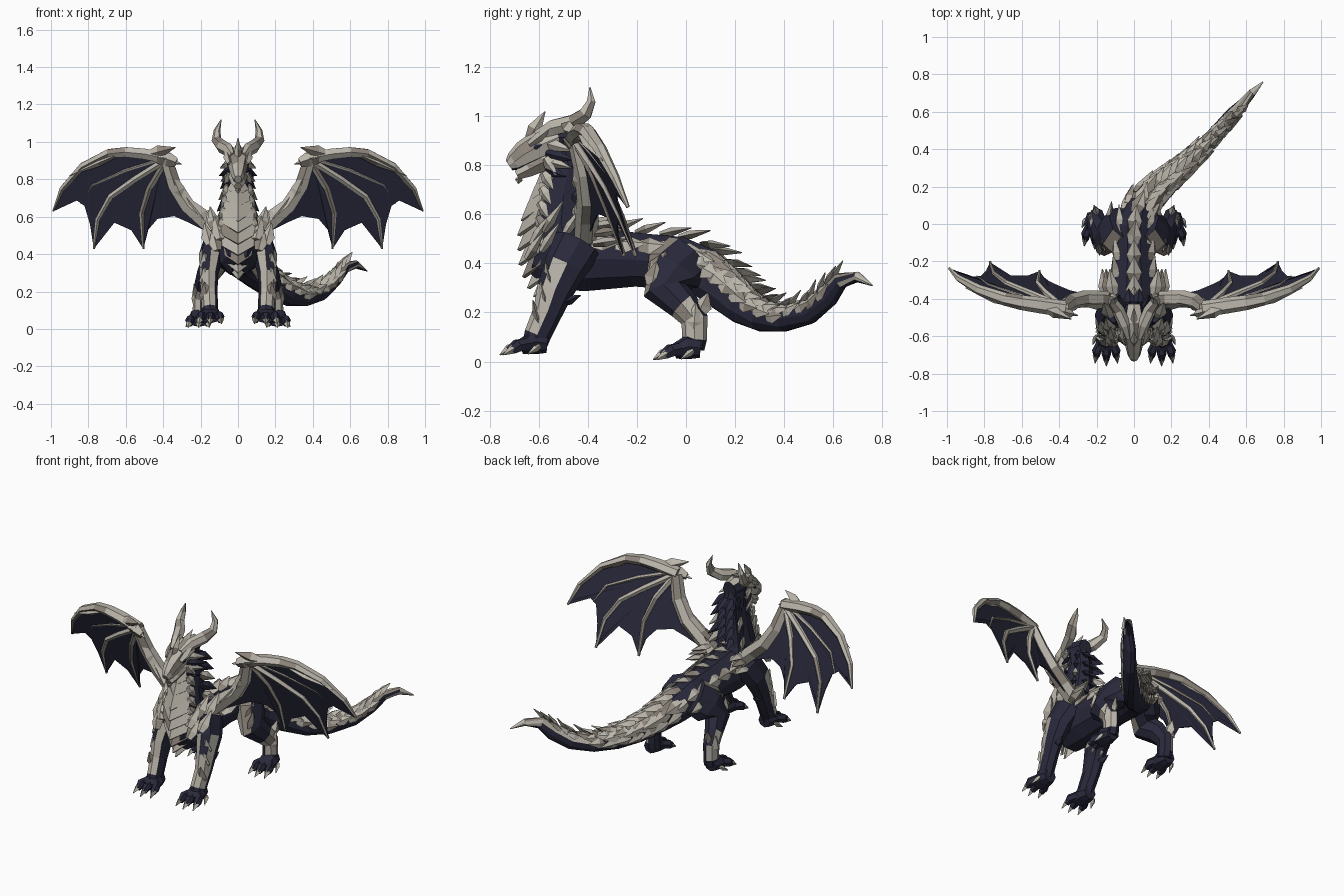
import bpy, bmesh, random
from math import cos, sin, pi, radians
from mathutils import Vector as V

random.seed(4)
if "Cube" in bpy.data.objects:
    bpy.data.objects.remove(bpy.data.objects["Cube"])


def material(name, rgb):
    m = bpy.data.materials.new(name)
    m.use_nodes = True
    m.diffuse_color = (*rgb, 1)
    node = m.node_tree.nodes["Principled BSDF"]
    node.inputs["Base Color"].default_value = (*rgb, 1)
    node.inputs["Roughness"].default_value = 0.8
    return m


MATS = [material("bone", (0.5, 0.47, 0.41)),
        material("worn_bone", (0.27, 0.235, 0.2)),
        material("dark_hide", (0.022, 0.022, 0.045))]
BONE, WORN, HIDE = range(3)
X, Y, Z = V((1, 0, 0)), V((0, 1, 0)), V((0, 0, 1))


def paint(face, col):
    c = col(face.calc_center_median(), face.normal) if callable(col) else col
    if c == BONE and random.random() < 0.25:
        c = WORN
    face.material_index = c


def frame(pts, i, hint):
    t = (pts[min(i + 1, len(pts) - 1)] - pts[max(i - 1, 0)]).normalized()
    side = (hint - t * hint.dot(t)).normalized()
    return t, side, side.cross(t)


def tube(bm, path, col, sides=8, hint=X):
    """Loft elliptical rings along a path of (position, half width, half height)."""
    pts = [V(p[0]) for p in path]
    rings = []
    for i, (_, w, h) in enumerate(path):
        _, side, up = frame(pts, i, hint)
        ang = [2 * pi * k / sides for k in range(sides)]
        rings.append([bm.verts.new(pts[i] + side * w * cos(a) + up * h * sin(a)) for a in ang])
    faces = [bm.faces.new(rings[0]), bm.faces.new(rings[-1])]
    for a, b in zip(rings, rings[1:]):
        for k in range(sides):
            j = (k + 1) % sides
            faces.append(bm.faces.new((a[k], a[j], b[j], b[k])))
    bmesh.ops.recalc_face_normals(bm, faces=faces)
    for f in faces:
        paint(f, col)


def scale(bm, base, tip, w, th, col=BONE, hint=X):
    """Leaf shaped scale or spike."""
    base, tip = V(base), V(tip)
    tube(bm, [(base, w * .6, th * .6), (base.lerp(tip, .35), w, th), (tip, .002, .002)], col, 4, hint)


def finish(name, bm, mirror=False, thick=0):
    me = bpy.data.meshes.new(name)
    bm.to_mesh(me)
    bm.free()
    ob = bpy.data.objects.new(name, me)
    bpy.context.scene.collection.objects.link(ob)
    for m in MATS:
        me.materials.append(m)
    if thick:
        ob.modifiers.new("thickness", "SOLIDIFY").thickness = thick
    if mirror:
        ob.modifiers.new("mirror", "MIRROR").use_mirror_merge = False


# Torso and tail: one loft that bends toward the left
SPINE = [((0, -.61, .46), .06, .11), ((0, -.53, .44), .115, .155), ((0, -.4, .42), .13, .14),
         ((0, -.2, .415), .115, .115), ((0, -.03, .40), .105, .115), ((.03, .08, .36), .092, .105),
         ((.1, .16, .295), .075, .095), ((.18, .23, .235), .064, .085), ((.27, .31, .19), .053, .07),
         ((.36, .40, .175), .045, .055), ((.45, .50, .2), .038, .05), ((.52, .58, .265), .034, .045),
         ((.57, .63, .33), .03, .035), ((.63, .70, .345), .022, .022), ((.69, .76, .31), .003, .003)]


def spine_col(c, n):
    return BONE if c.y > .08 and n.z > .2 or c.y > .65 and n.z > -.5 else HIDE


bm = bmesh.new()
tube(bm, SPINE, spine_col, 10)
finish("torso_and_tail", bm)


# Rows of overlapping scales down the back and the tail
def spine_at(s):
    i = min(int(s), len(SPINE) - 2)
    pts = [V(p[0]) for p in SPINE]
    f = s - i
    mix = lambda k: SPINE[i][k] * (1 - f) + SPINE[i + 1][k] * f
    return pts[i].lerp(pts[i + 1], f), mix(1), mix(2), frame(pts, i if f < .5 else i + 1, X)


bm = bmesh.new()
for row, step, start, end in ((90, .5, 1.6, 12.4), (32, .5, 2.2, 5), (148, .5, 2.2, 5),
                              (42, .5, 5, 11.5), (138, .5, 5, 11.5), (8, .6, 5.2, 9), (172, .6, 5.2, 9)):
    s = start
    while s < end:
        c, w, h, (t, side, up) = spine_at(s)
        a = radians(row)
        out = side * cos(a) + up * sin(a)
        size = .5 + h * 4.5
        p = c + side * w * cos(a) * .95 + up * h * sin(a) * .95
        lift = .05 if row == 90 else .016
        scale(bm, p - t * .03, p + (t * .09 + out * lift) * size, .04 * size, .018 * size,
              BONE, t.cross(out))
        s += step
finish("back_scales", bm)

# Neck
bm = bmesh.new()
NECK = [((0, -.47, .43), .12, .14), ((0, -.51, .56), .1, .125), ((0, -.5, .68), .075, .1),
        ((0, -.48, .8), .062, .085), ((0, -.5, .9), .055, .07)]
tube(bm, NECK, lambda c, n: BONE if n.y < -.8 else HIDE, 8)
finish("neck", bm)

# Chevron plates on throat and chest
bm = bmesh.new()
for z, y, w in ((.75, -.59, .05), (.69, -.615, .06), (.63, -.64, .068), (.57, -.655, .078),
                (.51, -.655, .085), (.45, -.65, .08), (.4, -.635, .066), (.355, -.615, .05),
                (.32, -.59, .032)):
    top = [bm.verts.new(p) for p in ((-w, y + .07, z + .06), (0, y + .012, z + .02), (w, y + .07, z + .06))]
    low = [bm.verts.new(p) for p in ((-w, y + .05, z - .01), (0, y - .02, z - .06), (w, y + .05, z - .01))]
    for k in (0, 1):
        paint(bm.faces.new((top[k], low[k], low[k + 1], top[k + 1])), BONE)
finish("chest_plates", bm, thick=-.015)

# Mane along the neck: bone scales at the throat, dark spikes toward the back
bm = bmesh.new()
for k in range(6):
    z = .86 - k * .06
    w = .05 + k * .009
    scale(bm, (w, -.575 - k * .008, z - .03), (w + .025, -.53 - k * .01, z - .1), .026, .014, BONE, Z)
    scale(bm, (w * .9, -.46, z), (w + .035, -.375, z - .05), .03, .015, BONE if k in (2, 4) else HIDE, Z)
    scale(bm, (.02, -.42, z), (.03, -.345, z - .06), .028, .015, HIDE)
finish("mane_spikes", bm, True)

# Shoulder scales
bm = bmesh.new()
for x, y, z, k in ((.095, -.6, .53, 1), (.12, -.55, .58, 1), (.13, -.47, .56, 1), (.15, -.56, .5, .9),
                   (.11, -.62, .47, .8), (.1, -.42, .53, 1)):
    scale(bm, (x, y - .03, z - .05), (x + .03, y + .05 * k, z + .075 * k), .036, .02, BONE)
for x, z in ((.15, .51), (.13, .55), (.11, .58)):
    scale(bm, (x, -.38, z - .03), (x + .02, -.24, z - .01), .035, .02, BONE)
finish("shoulder_scales", bm, True)

# Head and jaw
bm = bmesh.new()
tube(bm, [((0, -.43, .91), .045, .055), ((0, -.52, .915), .066, .065), ((0, -.59, .885), .058, .066),
          ((0, -.66, .845), .045, .056), ((0, -.70, .815), .034, .042), ((0, -.722, .8), .02, .024)],
     lambda c, n: HIDE if n.z < -.7 or (c.y > -.53 and n.z < .6) else BONE, 8)
tube(bm, [((0, -.5, .85), .055, .04), ((0, -.58, .815), .052, .042), ((0, -.64, .785), .04, .036),
          ((0, -.69, .76), .022, .022)], lambda c, n: HIDE if c.y > -.53 else BONE, 6)
scale(bm, (0, -.64, .91), (0, -.575, 1.02), .02, .03)
scale(bm, (0, -.56, .94), (0, -.45, 1.0), .024, .026)
scale(bm, (0, -.68, .75), (0, -.685, .725), .016, .016)
finish("head", bm)

# Horns
bm = bmesh.new()
tube(bm, [((.03, -.61, .925), .016, .02), ((.05, -.54, .955), .032, .036), ((.085, -.46, .975), .034, .036),
          ((.115, -.41, 1.01), .027, .03), ((.112, -.387, 1.06), .018, .02), ((.09, -.392, 1.12), .002, .002)],
     BONE, 6)
finish("horns", bm, True)

# Brows, cheek spikes and eyes
bm = bmesh.new()
scale(bm, (.045, -.64, .885), (.07, -.53, .97), .024, .02)
for z, reach, col in ((.89, .09, BONE), (.85, .1, HIDE), (.82, .08, BONE), (.785, .06, HIDE)):
    scale(bm, (.045, -.57, z), (.06 + reach * .4, -.55 + reach, z - .03), .024, .016, col, Z)
scale(bm, (.052, -.62, .87), (.058, -.588, .885), .01, .004, HIDE, Z)
finish("face_spikes", bm, True)


# Feet with toes and claws
def foot(bm, x, y, z, spread):
    tube(bm, [((x, y + .05, z + .05), .04, .04), ((x, y, z + .055), .055, .05),
              ((x, y - .06, z + .035), .055, .03)], HIDE, 8)
    for k in (-1, 0, 1):
        tx, ty = x + k * spread, y - .1 + abs(k) * .015
        tube(bm, [((x + k * spread * .6, y - .02, z + .05), .022, .026), ((tx, ty + .02, z + .04), .025, .028),
                  ((tx, ty - .01, z + .02), .016, .018)], HIDE, 6)
        scale(bm, (tx, ty + .015, z + .038), (tx + k * .008, ty - .045, z + .002), .018, .02)
    scale(bm, (x + spread, y + .02, z + .04), (x + spread + .02, y - .03, z + .005), .014, .014)


# Front legs
bm = bmesh.new()
tube(bm, [((.11, -.44, .48), .07, .1), ((.145, -.49, .39), .065, .09), ((.155, -.535, .29), .05, .075),
          ((.155, -.565, .2), .045, .06), ((.15, -.605, .11), .044, .055), ((.15, -.62, .06), .045, .05)],
     lambda c, n: BONE if .13 < c.z < .37 and n.y < -.05 and n.x > -.7 else HIDE, 8)
foot(bm, .148, -.615, .025, .052)
for z, y in ((.36, -.57), (.28, -.59), (.2, -.62)):
    scale(bm, (.16, y + .02, z - .05), (.18, y - .005, z + .05), .042, .018)
scale(bm, (.155, -.5, .24), (.17, -.43, .27), .025, .02, HIDE)
finish("front_legs", bm, True)

# Hind legs
bm = bmesh.new()
tube(bm, [((.07, .01, .43), .07, .11), ((.12, -.05, .37), .075, .12), ((.16, -.085, .29), .062, .09),
          ((.185, -.01, .23), .05, .065), ((.2, .035, .17), .042, .056), ((.2, .035, .09), .042, .05),
          ((.2, .03, .05), .045, .045)],
     lambda c, n: BONE if (.3 < c.z and n.y < -.3) or (.1 < c.z < .22 and n.x > -.3) else HIDE, 8)
foot(bm, .21, .01, .005, .048)
for p, q in (((.18, -.14, .31), (.19, -.12, .41)), ((.15, -.13, .36), (.17, -.08, .45)),
             ((.225, .03, .12), (.235, .04, .24)), ((.2, .06, .2), (.21, .09, .28)),
             ((.13, .02, .4), (.12, .12, .38))):
    scale(bm, p, q, .038, .02, BONE, Y if q[1] < .08 else Z)
finish("hind_legs", bm, True)


# Wings, laid out in a leaning surface
def wp(x, z):
    return V((x, -.44 + .36 * (.95 - z) + .18 * max(0, x - .5) - .36 * max(0, .45 - x), z))


def bone(bm, pts, r0, r1, depth=1):
    n = len(pts) - 1
    radii = [r0 + (r1 - r0) * (i / n) ** 2 for i in range(n + 1)]
    tube(bm, [(wp(*p), r * depth, r) for p, r in zip(pts, radii)], BONE, 6, Y)


EDGE = [(.5, .935), (.6, .945), (.69, .938), (.83, .87), (.94, .75), (.988, .63)]
TRAIL = [(.94, .675), (.87, .695), (.82, .66), (.79, .56), (.77, .43), (.73, .52), (.66, .57),
         (.57, .53), (.505, .43), (.485, .53), (.43, .59), (.34, .605), (.26, .57), (.16, .52)]
ARM = [(.1, .51), (.19, .59), (.27, .66), (.34, .77), (.38, .9)]
bm = bmesh.new()
hub = bm.verts.new(wp(.4, .9))
rim = [bm.verts.new(wp(*p)) for p in EDGE + TRAIL + ARM[1:4]]
for a, b in zip(rim, rim[1:]):
    bm.faces.new((hub, a, b)).material_index = HIDE
finish("wing_membranes", bm, True, .006)

bm = bmesh.new()
bone(bm, ARM, .048, .036)
bone(bm, [(.37, .91)] + EDGE, .034, .006, 1.3)
bone(bm, [(.39, .9), (.55, .8), (.68, .71), (.75, .59), (.77, .43)], .02, .007, 1.2)
bone(bm, [(.39, .89), (.47, .76), (.515, .62), (.505, .43)], .019, .007, 1.2)
bone(bm, [(.41, .91), (.6, .85), (.78, .77), (.84, .67)], .012, .003)
finish("wing_bones", bm, True)

# Wrist claws and plates along the arm
bm = bmesh.new()
fwd = V((0, -.02, 0))
for a, b, w in (((.47, .93), (.3, .88), .035), ((.47, .935), (.335, .97), .035), ((.33, .89), (.46, .935), .04),
                ((.66, .925), (.9, .82), .02), ((.29, .68), (.37, .86), .035), ((.16, .56), (.28, .71), .04)):
    scale(bm, wp(*a) + fwd, wp(*b) + fwd, .03, w, BONE, Y)
finish("wing_plates", bm, True)
